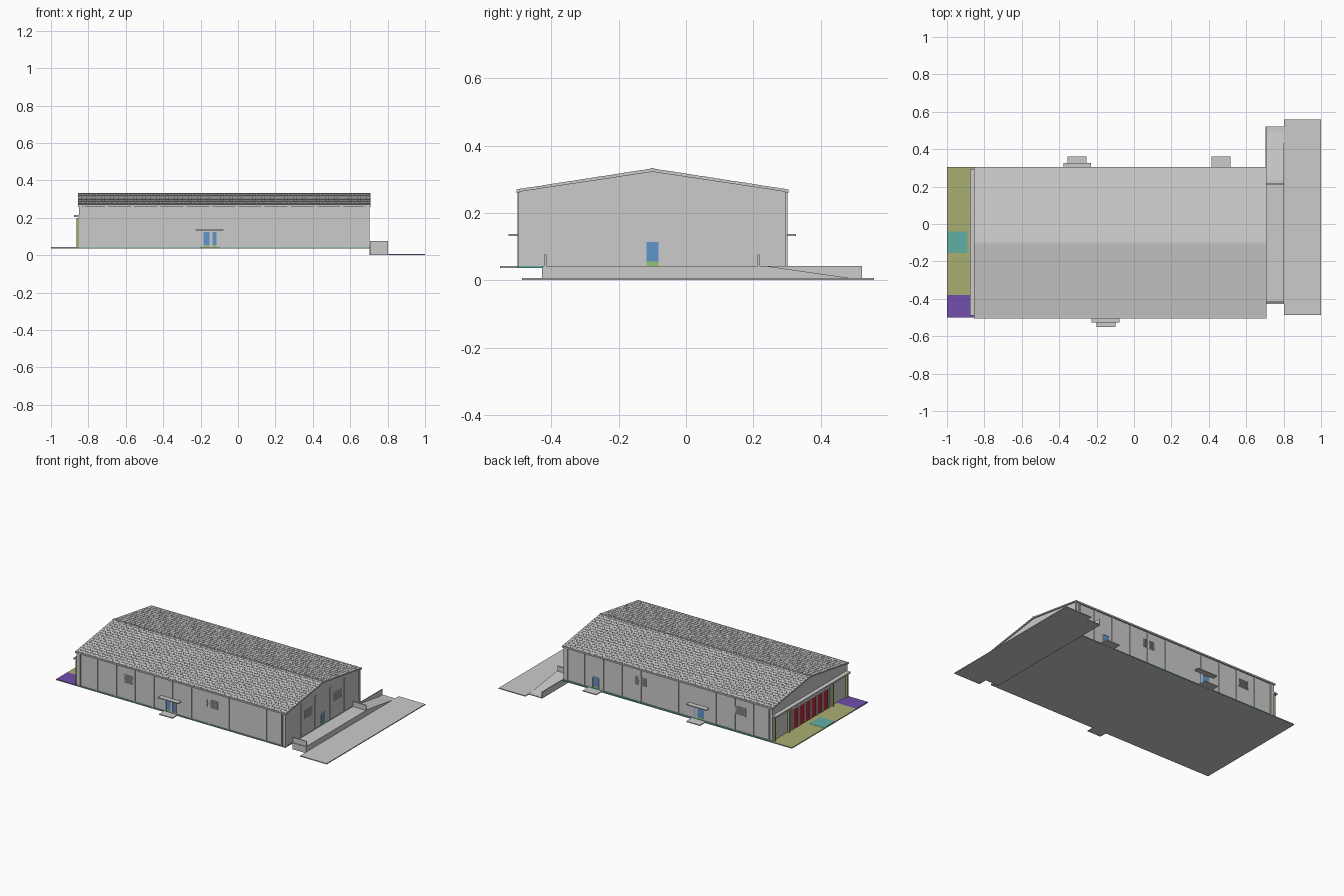
import bpy, bmesh

if "Cube" in bpy.data.objects:
    bpy.data.objects.remove(bpy.data.objects["Cube"])

MATS = {}
COLORS = {"blue": (0.12, 0.3, 0.6), "red": (0.45, 0.03, 0.05), "olive": (0.4, 0.43, 0.17),
          "teal": (0.12, 0.42, 0.38), "purple": (0.17, 0.08, 0.42), "green": (0.3, 0.55, 0.15)}


def finish(name, bm, color=None):
    bmesh.ops.recalc_face_normals(bm, faces=bm.faces)
    me = bpy.data.meshes.new(name)
    bm.to_mesh(me)
    bm.free()
    ob = bpy.data.objects.new(name, me)
    bpy.context.collection.objects.link(ob)
    if color:
        if color not in MATS:
            MATS[color] = bpy.data.materials.new(color)
            MATS[color].diffuse_color = (*COLORS[color], 1)
        me.materials.append(MATS[color])
    return ob


def boxes(name, items, color=None):
    """Each item is x0, x1, y0, y1, z0, z1."""
    bm = bmesh.new()
    for x0, x1, y0, y1, z0, z1 in items:
        vs = bmesh.ops.create_cube(bm, size=1)["verts"]
        bmesh.ops.scale(bm, vec=(x1 - x0, y1 - y0, z1 - z0), verts=vs)
        bmesh.ops.translate(bm, vec=((x0 + x1) / 2, (y0 + y1) / 2, (z0 + z1) / 2), verts=vs)
    return finish(name, bm, color)


def prism(name, profile, x0, x1, color=None):
    """Extrude a (y, z) profile along x."""
    bm = bmesh.new()
    face = bm.faces.new([bm.verts.new((x0, y, z)) for y, z in profile])
    ext = bmesh.ops.extrude_face_region(bm, geom=[face])["geom"]
    bmesh.ops.translate(bm, vec=(x1 - x0, 0, 0), verts=[v for v in ext if isinstance(v, bmesh.types.BMVert)])
    return finish(name, bm, color)


F = 0.043                      # floor level
XL, XR = -0.85, 0.70           # end walls
YF, YB, YM = -0.493, 0.293, -0.10   # long walls and ridge line

# Floor slab and its coloured paving
boxes("floor_slab", [(-1, XR, -0.5, 0.305, 0.036, F - 0.002)])
boxes("plinth_band", [(XL, XR, -0.5, YF, 0.037, F), (XL, XR, YB, 0.305, 0.037, F),
                      (XR - 0.004, XR + 0.002, -0.5, 0.305, 0.037, F)], "teal")
boxes("porch_paving", [(-1, XL, -0.38, 0.305, 0.037, F)], "olive")
boxes("corner_paving", [(-1, XL, -0.5, -0.38, 0.037, F)], "purple")
boxes("entrance_mat", [(-0.998, -0.89, -0.155, -0.04, F, F + 0.001)], "teal")

# Walls
boxes("front_wall", [(XL, XR, YF, YF + 0.008, F - 0.002, 0.266)])
boxes("back_wall", [(XL, XR, YB - 0.008, YB, F - 0.002, 0.266)])
gable = [(YF, F - 0.002), (YB, F - 0.002), (YB, 0.264), (YM, 0.324), (YF, 0.264)]
prism("left_gable_wall", gable, XL, XL + 0.008)
prism("right_gable_wall", gable, XR - 0.008, XR)

# Pilasters on the long walls, and downpipes at the corners
step = (XR - XL - 0.016) / 11
xs = [XL + 0.008 + i * step for i in range(12)]
boxes("pilasters", [(x - 0.008, x + 0.008, y - 0.004, y + 0.004, F, 0.264)
                    for x in xs for y in (YF, YB)])
boxes("gable_pilasters", [(XR - 0.002, XR + 0.003, y - 0.007, y + 0.007, F, 0.262)
                          for y in (YF + 0.007, -0.33, -0.18, -0.02, 0.13, YB - 0.007)])
boxes("downpipes", [(x - 0.004, x + 0.004, y - 0.004, y + 0.004, F, 0.264)
                    for x in (XL + 0.025, XR - 0.025) for y in (YF - 0.004, YB + 0.004)])

# Roof shell, fascia gutters and tiles
RX0, RX1 = -0.856, 0.708
prism("roof", [(-0.501, 0.262), (YM, 0.322), (0.301, 0.262), (0.301, 0.269), (YM, 0.331), (-0.501, 0.269)], RX0, RX1)
boxes("gutters", [(RX0, RX1, -0.504, -0.494, 0.259, 0.269), (RX0, RX1, 0.294, 0.304, 0.259, 0.269)])
NX, NY = 64, 17
dx, dy = (RX1 - RX0) / NX, 0.401 / NY
slope = -0.062 / 0.401
tile = prism("roof_tiles", [(0.0, 0.330), (dy * 0.9, 0.330 + slope * dy * 0.9),
                            (dy * 0.9, 0.3325 + slope * dy * 0.9), (0.0, 0.332)],
             RX0 + dx * 0.05, RX0 + dx * 0.95)
tile.location.y = YM
for count, off in ((NX, (dx, 0, 0)), (NY, (0, dy, slope * dy))):
    m = tile.modifiers.new("repeat", "ARRAY")
    m.count = count
    m.use_relative_offset = False
    m.use_constant_offset = True
    m.constant_offset_displace = off
m = tile.modifiers.new("other_slope", "MIRROR")
m.use_axis = (False, True, False)
m.use_mirror_merge = False
boxes("ridge_cap", [(RX0, RX1, YM - 0.006, YM + 0.006, 0.329, 0.334)])


# Wall-mounted parts: axis 'y' = long walls, 'x' = end walls; s = outward sign
def on_wall(axis, wall, s, a0, a1, z0, z1, d0, d1):
    lo, hi = sorted((wall + s * d0, wall + s * d1))
    return (a0, a1, lo, hi, z0, z1) if axis == "y" else (lo, hi, a0, a1, z0, z1)


def louver(name, axis, wall, s, c):
    w, z0, z1, t = 0.04, 0.153, 0.207, 0.004
    parts = [(c - w, c + w, z0, z0 + t), (c - w, c + w, z1 - t, z1),
             (c - w, c - w + t, z0, z1), (c + w - t, c + w, z0, z1)]
    items = [on_wall(axis, wall, s, *p, -0.002, 0.004) for p in parts]
    for i in range(7):
        z = z0 + 0.007 + i * 0.0062
        items.append(on_wall(axis, wall, s, c - w + t, c + w - t, z, z + 0.003, -0.002, 0.003))
    boxes(name, items)


def door(name, axis, wall, s, c, w, top):
    boxes(name, [on_wall(axis, wall, s, c - w, c + w, F + 0.012, top, -0.010, 0.002)], "blue")
    boxes(name + "_kick_plate", [on_wall(axis, wall, s, c - w, c + w, F, F + 0.012, -0.010, 0.002)], "green")
    boxes(name + "_frame", [on_wall(axis, wall, s, c - w - 0.004, c - w, F, top + 0.004, -0.010, 0.004),
                            on_wall(axis, wall, s, c + w, c + w + 0.004, F, top + 0.004, -0.010, 0.004),
                            on_wall(axis, wall, s, c - w, c + w, top, top + 0.004, -0.010, 0.004)])


for i, c in enumerate((-0.46, 0.155)):
    louver(f"front_louver_{i}", "y", YF, -1, c)
for i, c in enumerate((-0.61, 0.13)):
    louver(f"back_louver_{i}", "y", YB, 1, c)
for i, c in enumerate((-0.255, 0.056)):
    louver(f"right_louver_{i}", "x", XR, 1, c)

door("front_door", "y", YF, -1, -0.15, 0.035, 0.125)
door("back_door", "y", YB, 1, -0.305, 0.035, 0.125)
door("back_side_door", "y", YB, 1, 0.465, 0.02, 0.115)
door("right_door", "x", XR, 1, YM, 0.018, 0.114)

# Landings and door canopies
boxes("landings", [(-0.20, -0.10, -0.552, -0.5, 0.037, F), (-0.355, -0.255, 0.305, 0.36, 0.037, F),
                   (0.415, 0.515, 0.305, 0.36, 0.037, F)])
boxes("door_canopies", [(-0.227, -0.077, -0.527, YF, 0.132, 0.138),
                        (-0.377, -0.23, YB, 0.327, 0.132, 0.138)])

# Main entrance on the left: red doors, piers and long canopy
pitch = 0.38 / 6
ys = [-0.29 + i * pitch for i in range(7)]
boxes("entrance_doors", [(XL - 0.004, XL + 0.002, y + 0.006, y + pitch - 0.006, F, 0.175) for y in ys[:-1]], "red")
boxes("entrance_mullions", [(XL - 0.008, XL, y - 0.004, y + 0.004, F, 0.18) for y in ys]
      + [(XL - 0.008, XL, ys[0] - 0.004, ys[-1] + 0.004, 0.175, 0.182)])
boxes("entrance_piers", [(-0.864, XL, y - 0.006, y + 0.006, F, 0.2)
                         for y in (-0.484, -0.33, 0.13, 0.284)], "olive")
boxes("entrance_canopy", [(-0.878, XL, -0.49, 0.295, 0.205, 0.216)])

# Loading platform with end panels, ramp, retaining wall and yard slab
boxes("loading_platform", [(0.705, 0.803, -0.427, 0.232, 0.0, F)])
boxes("platform_end_panels", [(0.705, 0.803, y - 0.003, y + 0.003, F, 0.077) for y in (-0.418, 0.215)])
prism("ramp", [(0.232, 0.0), (0.232, F), (0.49, 0.006), (0.522, 0.005), (0.522, 0.0)], 0.705, 0.803)
boxes("retaining_wall", [(0.703, 0.709, 0.232, 0.522, 0.0, F)])
boxes("yard_slab", [(0.803, 1.0, -0.487, 0.558, 0.0, 0.006)])

for m in bpy.data.materials:
    if m.users and not m.is_grease_pencil:
        m.use_nodes = True
        m.node_tree.nodes["Principled BSDF"].inputs["Base Color"].default_value = m.diffuse_color
